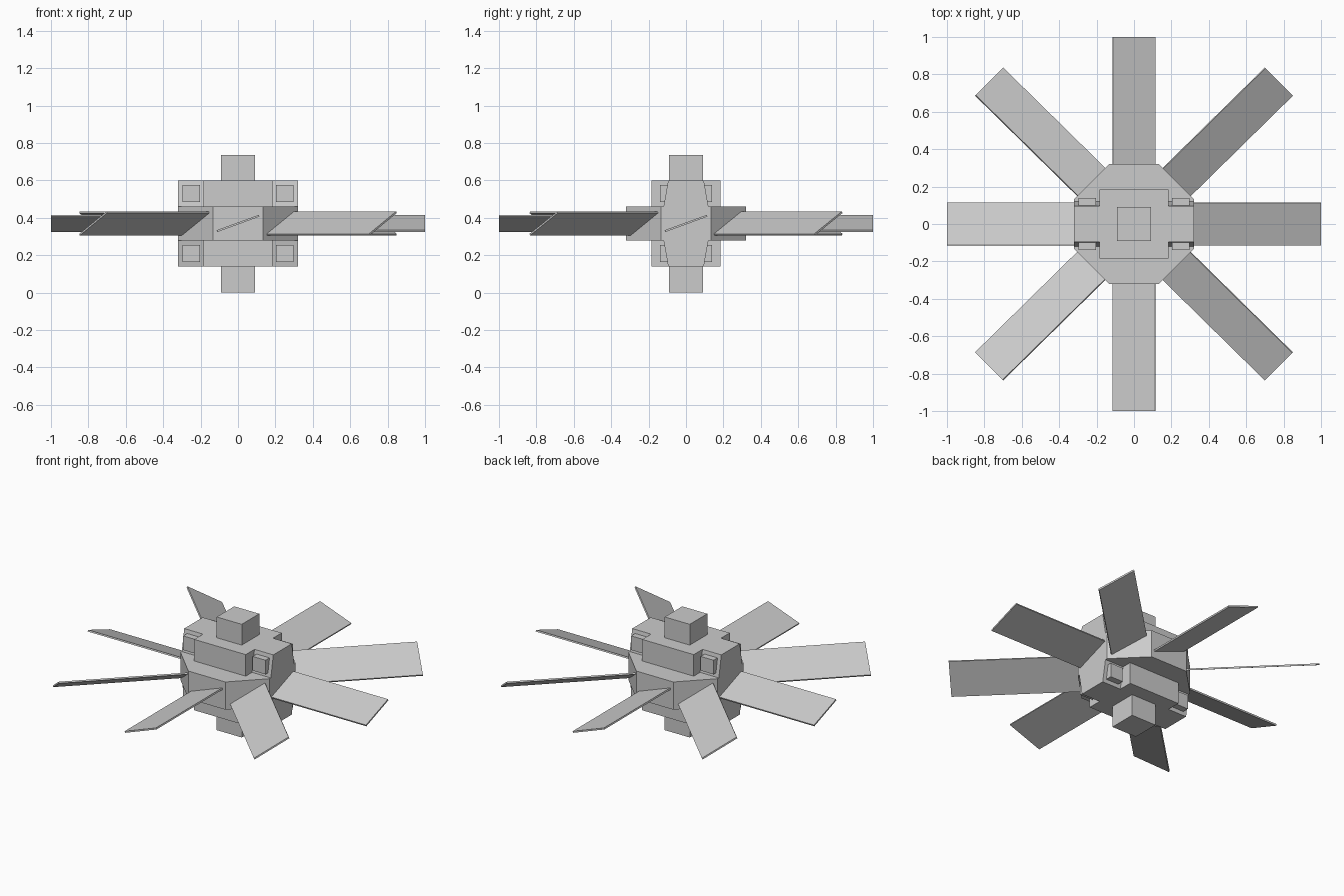
import bpy, bmesh
from math import radians
from mathutils import Matrix, Vector

if "Cube" in bpy.data.objects:
    bpy.data.objects.remove(bpy.data.objects["Cube"])


def finish(name, bm):
    bmesh.ops.recalc_face_normals(bm, faces=bm.faces)
    me = bpy.data.meshes.new(name)
    bm.to_mesh(me)
    bm.free()
    ob = bpy.data.objects.new(name, me)
    bpy.context.collection.objects.link(ob)
    return ob


def box(name, lo, hi, matrix=Matrix()):
    lo, hi = Vector(lo), Vector(hi)
    bm = bmesh.new()
    bmesh.ops.create_cube(bm, size=1)
    for v in bm.verts:
        v.co = matrix @ ((lo + hi) / 2 + v.co * (hi - lo))
    return finish(name, bm)


def prism(name, points, offset):
    bm = bmesh.new()
    face = bm.faces.new([bm.verts.new(p) for p in points])
    ext = bmesh.ops.extrude_face_region(bm, geom=[face], use_keep_orig=True)
    verts = [g for g in ext["geom"] if isinstance(g, bmesh.types.BMVert)]
    bmesh.ops.translate(bm, vec=offset, verts=verts)
    return finish(name, bm)


# Square shaft and central block
box("shaft", (-.09, -.09, 0), (.09, .09, .735))
box("core_block", (-.185, -.185, .14), (.185, .185, .60))

# Octagonal hub ring
a, b = .32, .133
octagon = [(b, a), (-b, a), (-a, b), (-a, -b), (-b, -a), (b, -a), (a, -b), (a, b)]
prism("hub_ring", [(x, y, .28) for x, y in octagon], (0, 0, .18))

# Tapered cross arm running through the hub
half = [(.095, .60), (.12, .46), (.12, .28), (.095, .14)]
profile = half + [(-y, z) for y, z in reversed(half)]
prism("cross_arm", [(-.32, y, z) for y, z in profile], (.64, 0, 0))

# Bolt blocks on the sides of the arm
for sx in (-1, 1):
    for sy in (-1, 1):
        for z in (.21, .53):
            c = Vector((sx * .25, sy * .11, z))
            d = Vector((.046, .03, .046))
            box("bolt_block", c - d, c + d)

# Eight pitched blades, the diagonal ones longer and steeper
for i in range(8):
    diagonal = i % 2
    angle = 45 * i - (.5 if i in (1, 5) else -.5 if i in (3, 7) else 0)
    pitch = 30 if diagonal else 20
    length = 1.086 if diagonal else 1.0
    m = (Matrix.Translation((0, 0, .37)) @ Matrix.Rotation(radians(angle), 4, 'Z')
         @ Matrix.Rotation(radians(pitch), 4, 'X'))
    box("blade", (.25, -.12, -.005), (length, .12, .005), m)
